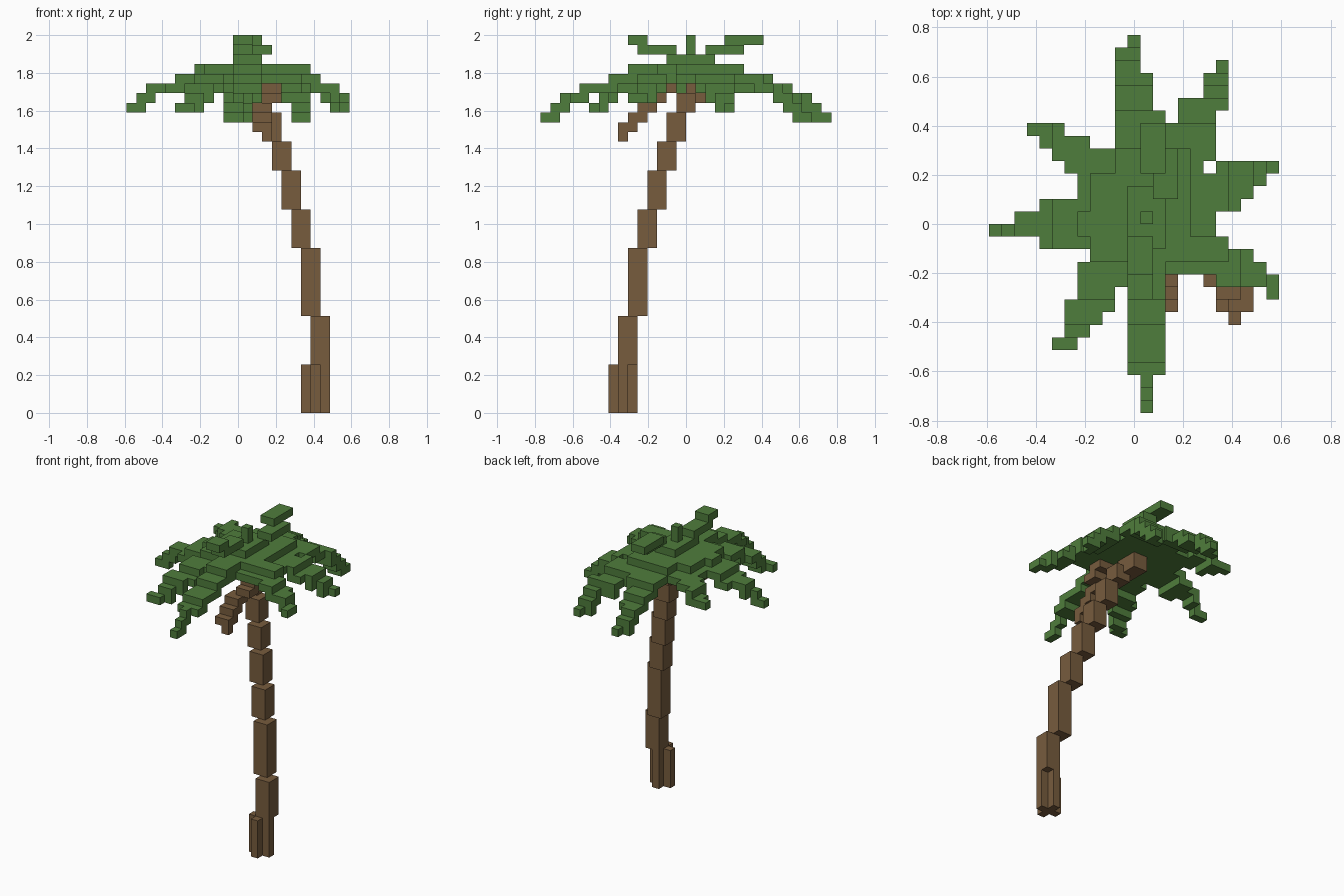
import bpy
import bmesh
import math
from mathutils import Vector

if "Cube" in bpy.data.objects:
    bpy.data.objects.remove(bpy.data.objects["Cube"], do_unlink=True)

U = 2 / 39                        # edge length of one block
ORIGIN = Vector((-11.5, -15, 0))  # grid corner, in blocks
CROWN_Z = 34                      # block level where the fronds start


def material(name, rgb):
    mat = bpy.data.materials.new(name)
    mat.use_nodes = True
    mat.diffuse_color = (*rgb, 1)
    bsdf = mat.node_tree.nodes["Principled BSDF"]
    bsdf.inputs["Base Color"].default_value = (*rgb, 1)
    bsdf.inputs["Roughness"].default_value = 0.9
    return mat


GREEN = material("leaf green", (0.078, 0.205, 0.045))
BROWN = material("bark brown", (0.185, 0.107, 0.048))


def box(x, y, z, w=1, d=1, h=1):
    """Set of grid cells filling a box from its lowest corner and size."""
    return {(i, j, k) for i in range(x, x + w)
            for j in range(y, y + d) for k in range(z, z + h)}


def build(name, mat, cells):
    """Mesh the outer shell of a set of grid cells."""
    bm = bmesh.new()
    verts = {}
    for cell in sorted(cells):
        for axis in range(3):
            for side in (0, 1):
                neighbour = list(cell)
                neighbour[axis] += 2 * side - 1
                if tuple(neighbour) in cells:
                    continue
                loop = []
                for a, b in ((0, 0), (1, 0), (1, 1), (0, 1)):
                    corner = list(cell)
                    corner[axis] += side
                    corner[(axis + 1) % 3] += a
                    corner[(axis + 2) % 3] += b
                    key = tuple(corner)
                    if key not in verts:
                        verts[key] = bm.verts.new((Vector(key) + ORIGIN) * U)
                    loop.append(verts[key])
                bm.faces.new(loop if side else loop[::-1])
    mesh = bpy.data.meshes.new(name)
    bm.to_mesh(mesh)
    bm.free()
    mesh.materials.append(mat)
    bpy.context.collection.objects.link(bpy.data.objects.new(name, mesh))


def frond(name, axis, tip, centre, slope, length, drop, widths):
    """Drooping leaf along one axis, widening from the tip toward the crown.
    centre and slope place its middle line; the last width repeats inward."""
    inward = 1 if tip < 12 else -1

    def level(step):
        return CROWN_Z - round(drop * (1 - step / length) ** 2.5)

    cells = set()
    for step in range(length + 1):
        width = widths[min(step, len(widths) - 1)]
        low = math.floor(centre + slope * step - width / 2 + 0.5)
        along = tip + inward * step
        # Each block row reaches down to join the next row outward
        z = level(step)
        h = 2 if step and level(step - 1) < z else 1
        if axis == "x":
            cells |= box(along, low, z - h + 1, 1, width, h)
        else:
            cells |= box(low, along, z - h + 1, width, 1, h)
    build(name, GREEN, cells)


# Trunk: cross-shaped foot, then two-by-two segments stepping toward the crown
build("trunk_foot", BROWN, box(18, 8, 0, w=3, h=5) | box(19, 7, 0, d=3, h=5))
trunk = set()
z = 5
for n, height in enumerate((5, 7, 4, 4, 3, 3, 2)):
    trunk |= box(19 - n, 8 + n, z, 2, 2, height)
    z += height
build("trunk", BROWN, trunk | box(12, 15, 32, 2, 3, 2))

# Stem hanging in front of the trunk, one block lower with every step forward
stem = box(14, 8, 28)
for n in range(5):
    stem |= box(14 if n < 2 else 13, 12 - n, 33 - n, 2, 2)
build("hanging_stem", BROWN, stem)

# Crown: lower plate, upper plate with lobes, raised hub
lower_plate = box(7, 13, CROWN_Z, 10, 8) | box(9, 11, CROWN_Z, 7, 2)
upper_plate = (box(8, 12, 35, 8, 7) | box(10, 19, 35, 6, 2) | box(11, 9, 35, 3, 3)
               | box(7, 14, 35, 1, 2) | box(16, 12, 35, 3, 2))
build("crown", GREEN, lower_plate | upper_plate | box(11, 13, 36, 3, 5))

# Small upright leaves on the hub
build("upper_front_leaf", GREEN, box(11, 10, 37, 2, 4) | box(11, 9, 38, 2, 2))
build("upper_back_leaf", GREEN, box(13, 17, 37, 2, 4) | box(12, 19, 38, 2, 4))
build("center_shoot", GREEN, box(12, 15, 37, h=2))

# Drooping fronds around the crown
frond("back_frond", "y", 29, 11.3, 0.05, 10, 4, (1, 2, 2, 3, 3, 3, 4))
frond("front_frond", "y", 0, 12.5, 0, 11, 4, (1, 1, 1, 3))
frond("right_frond", "x", 0, 14.9, 0, 8, 3, (1, 1, 2, 2, 4))
frond("back_right_frond", "x", 3, 22.4, -0.5, 6, 1, (1, 2, 3))
frond("front_right_frond", "y", 5, 6, 0.5, 7, 3, (2, 2, 3, 4, 3, 4))
frond("front_left_frond", "x", 22, 10, 0.5, 6, 2, (2, 2, 3, 3, 4))
frond("left_frond", "x", 22, 19.4, -0.45, 6, 3, (1, 2, 3, 4))
frond("back_left_frond", "y", 27, 18.4, -0.4, 8, 4, (1, 2, 2, 4, 3, 4))
